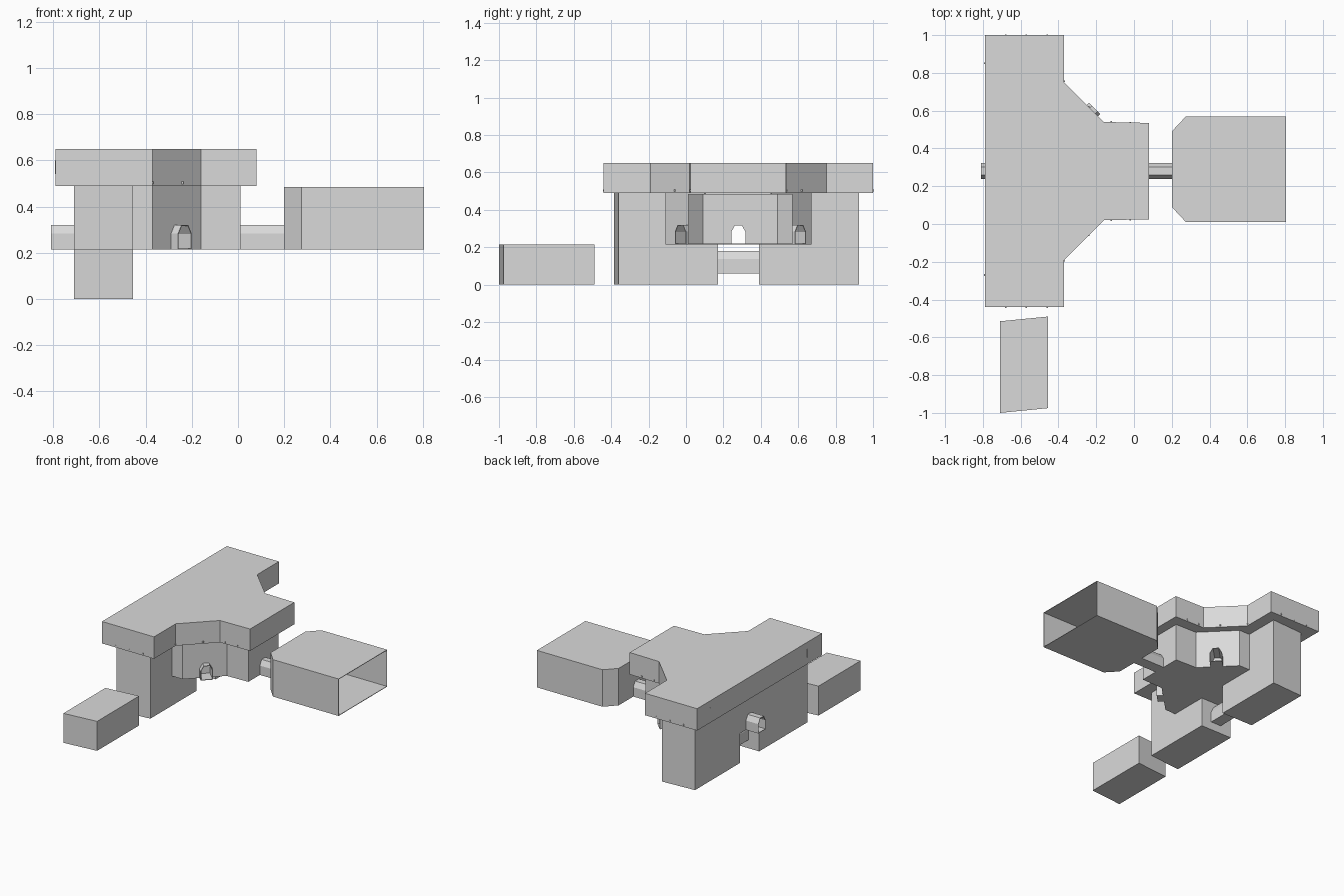
import bpy, bmesh
from mathutils import Vector

default = bpy.data.objects.get("Cube")
if default:
    bpy.data.objects.remove(default, do_unlink=True)

stone = bpy.data.materials.new("grey stone")
stone.use_nodes = True
GREY = (0.7, 0.7, 0.7, 1)
stone.diffuse_color = GREY
stone.node_tree.nodes["Principled BSDF"].inputs["Base Color"].default_value = GREY

MID = 0.28               # y of the symmetry line of the main building
FLOOR, EAVES, TOP = 0.215, 0.49, 0.65


def sweep(name, ring, travel):
    """Solid made by pushing a closed ring of points along a vector."""
    bm = bmesh.new()
    face = bm.faces.new([bm.verts.new(p) for p in ring])
    moved = bmesh.ops.extrude_face_region(bm, geom=[face])["geom"]
    verts = [v for v in moved if isinstance(v, bmesh.types.BMVert)]
    bmesh.ops.translate(bm, verts=verts, vec=travel)
    bmesh.ops.recalc_face_normals(bm, faces=bm.faces)
    mesh = bpy.data.meshes.new(name)
    bm.to_mesh(mesh)
    bm.free()
    mesh.materials.append(stone)
    obj = bpy.data.objects.new(name, mesh)
    bpy.context.scene.collection.objects.link(obj)
    return obj


def prism(name, outline, low, high):
    return sweep(name, [(x, y, low) for x, y in outline], (0, 0, high - low))


def mirrored(half, mid=MID):
    """Closed outline from (x, distance from the symmetry line) pairs."""
    return [(x, mid + d) for x, d in half] + [(x, mid - d) for x, d in reversed(half)]


def block(name, x0, x1, y0, y1, z0, z1):
    return prism(name, [(x0, y0), (x1, y0), (x1, y1), (x0, y1)], z0, z1)


def arch(name, start, end, half=0.042, low=FLOOR, height=0.105):
    """Bar with a chamfered arch section running between two plan points."""
    a, b = Vector((*start, low)), Vector((*end, low))
    side = (b - a).normalized().cross(Vector((0, 0, 1)))
    section = [(-1, 0), (1, 0), (1, 0.65), (0.5, 1), (-0.5, 1), (-1, 0.65)]
    ring = [a + side * half * s + Vector((0, 0, height * h)) for s, h in section]
    return sweep(name, ring, b - a)


def cut(obj, *cutters):
    for cutter in cutters:
        mod = obj.modifiers.new("opening", "BOOLEAN")
        mod.operation, mod.solver, mod.object = "DIFFERENCE", "EXACT", cutter
        bpy.context.view_layer.objects.active = obj
        bpy.ops.object.modifier_apply(modifier=mod.name)


# Cutters for the passages, the gate and the annex interior
bore = dict(half=0.038, low=FLOOR + 0.004, height=0.097)
passage = arch("passage_cutter", (-0.9, MID), (0.25, MID), **bore)
front_bore = arch("front_bore_cutter", (-0.3, -0.04 + 0.08), (-0.15, -0.11), **bore)
back_bore = arch("back_bore_cutter", (-0.3, 0.52 + 0.08 - 0.08), (-0.15, 0.67), **bore)
gate = block("gate_cutter", -0.9, -0.3, 0.17, 0.39, -0.1, FLOOR)
annex_half = [(0.2, 0.2), (0.275, 0.28), (0.805, 0.28)]
inner_half = [(0.204, 0.198), (0.277, 0.276), (0.9, 0.276)]
hollow = prism("annex_cutter", mirrored(inner_half, 0.29), FLOOR + 0.004, 0.481)
cutters = [passage, front_bore, back_bore, gate, hollow]

# Rear wall standing on two piers, with a gate between them
wall = prism("gate_wall", [(-0.71, -0.385), (-0.455, -0.36), (-0.455, 0.925), (-0.71, 0.91)], 0, EAVES)
cut(wall, gate, passage)
arch("gate_bridge", (-0.58, 0.16), (-0.58, 0.4), low=0.06, height=0.12)

# Raised hall with slanted corners
hall = prism("hall", mirrored([(-0.5, 0.39), (-0.37, 0.39), (-0.16, 0.18), (0.01, 0.175)]), FLOOR, EAVES)
cut(hall, passage, front_bore, back_bore)

# Overhanging upper storey
prism("upper_storey", mirrored([(-0.79, 0.72), (-0.37, 0.72), (-0.37, 0.47),
                                (-0.16, 0.26), (0.08, 0.255)]), EAVES, TOP)

# Arched tunnels and slanted door stubs
cut(arch("rear_tunnel", (-0.81, MID), (-0.7, MID)), passage)
cut(arch("annex_tunnel", (0, MID), (0.2, MID)), passage)
cut(arch("front_stub", (-0.27, 0.01), (-0.23, -0.03)), front_bore)
cut(arch("back_stub", (-0.27, 0.55), (-0.208, 0.612)), back_bore)

# Annex with an open end, and the detached low block
annex = prism("annex", mirrored(annex_half, 0.29), FLOOR, 0.485)
cut(annex, hollow, passage)
prism("low_block", [(-0.71, -1), (-0.455, -0.975), (-0.455, -0.49), (-0.71, -0.515)], 0, FLOOR)

# Small pegs under the eaves, mirrored to both sides
pegs = [(-0.68, 0.72), (-0.57, 0.72), (-0.46, 0.72), (-0.37, 0.475),
        (-0.24, 0.34), (-0.12, 0.26), (-0.02, 0.257)]
for x, d in pegs:
    for y in (MID + d, MID - d):
        block("eaves_peg", x - 0.004, x + 0.004, y - 0.004, y + 0.004, 0.498, 0.508)

# Narrow slit plates on the rear face
for y in (-0.27, 0.85):
    block("slit_plate", -0.793, -0.789, y - 0.004, y + 0.004, 0.54, 0.6)

for cutter in cutters:
    bpy.data.objects.remove(cutter, do_unlink=True)
